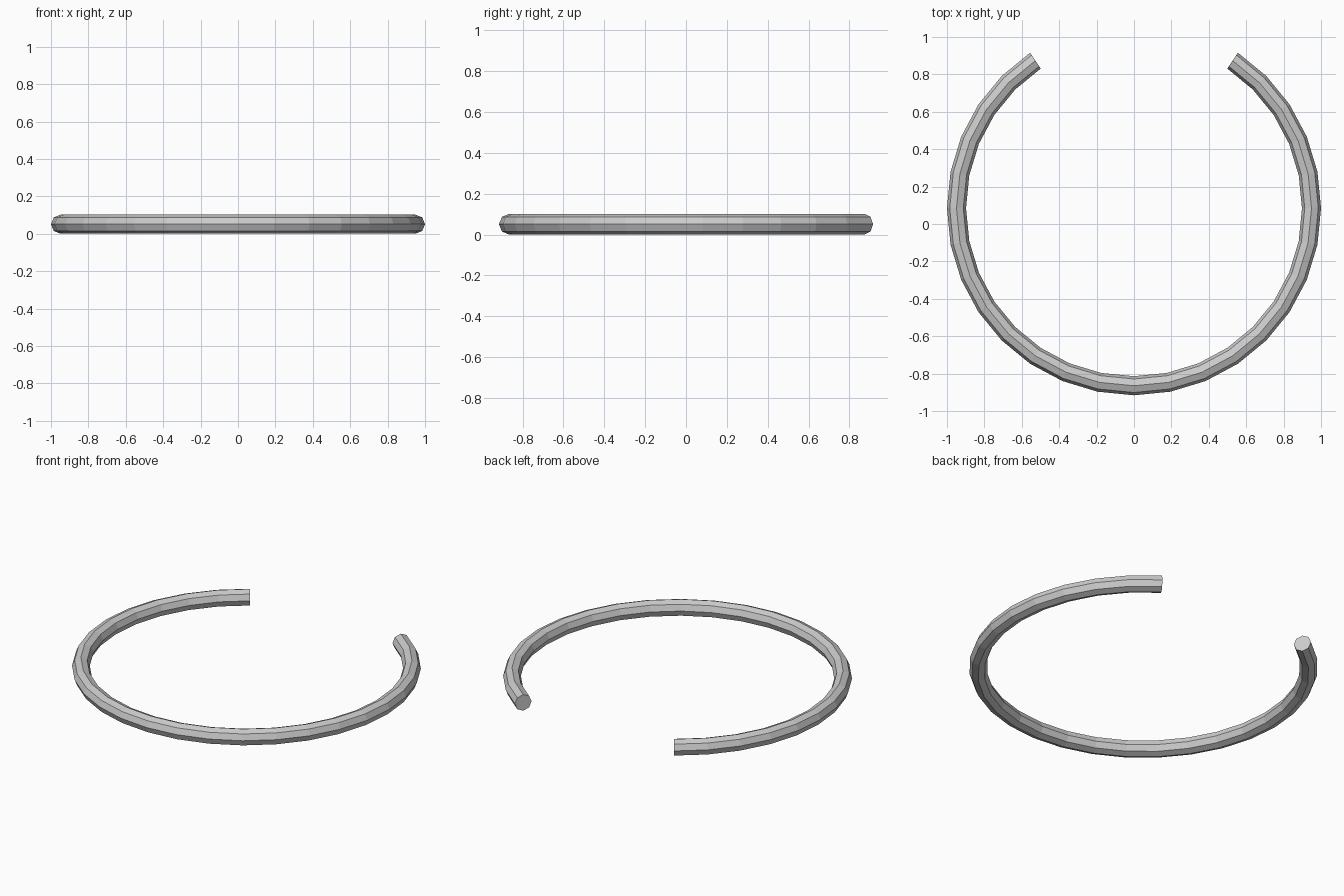
import bpy, bmesh
from math import sin, cos, radians, tau

if "Cube" in bpy.data.objects:
    bpy.data.objects.remove(bpy.data.objects["Cube"])

R, r, SIDES = 0.95, 0.051, 8      # path radius, tube radius, tube sides
STEP, HALF = 11.25, 13            # angle per segment, segments each side of the front
R = 1 - r
CY = (1 - cos(radians(180 - STEP * HALF))) / 2

bm = bmesh.new()

# Octagonal sections along the open ring
rings = []
for i in range(-HALF, HALF + 1):
    a = radians(i * STEP)
    ring = []
    for k in range(SIDES):
        t = tau * k / SIDES
        d = R + r * cos(t)
        ring.append(bm.verts.new((d * sin(a), CY - d * cos(a), r + r * sin(t))))
    rings.append(ring)

# Tube walls and flat end caps
for a, b in zip(rings, rings[1:]):
    for k in range(SIDES):
        n = (k + 1) % SIDES
        bm.faces.new((a[k], b[k], b[n], a[n]))
bm.faces.new(rings[0])
bm.faces.new(rings[-1][::-1])
bmesh.ops.recalc_face_normals(bm, faces=bm.faces)

mesh = bpy.data.meshes.new("open_ring")
bm.to_mesh(mesh)
bm.free()
bpy.context.collection.objects.link(bpy.data.objects.new("open_ring", mesh))
